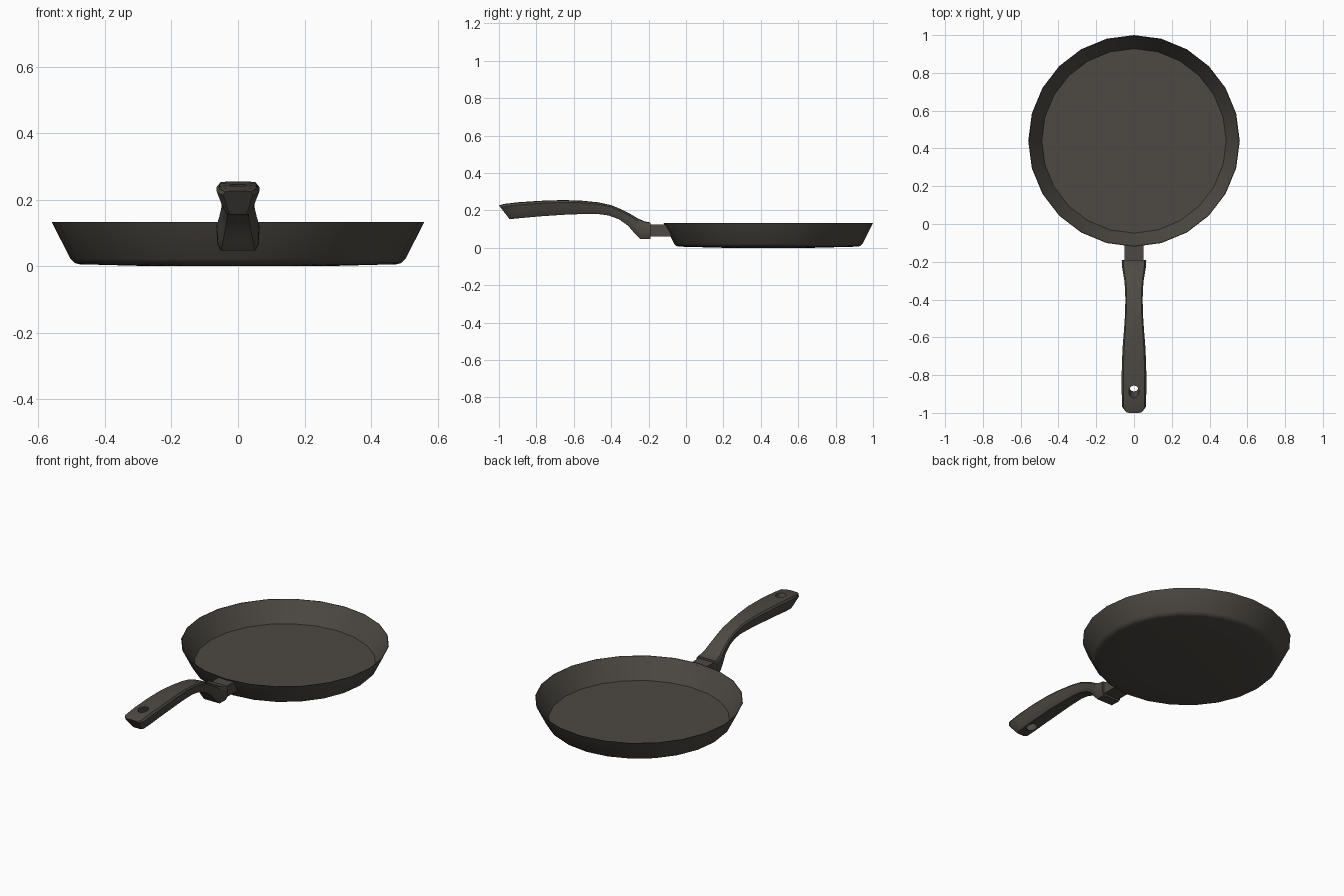
import bpy, bmesh, math
from mathutils import Matrix

if "Cube" in bpy.data.objects:
    bpy.data.objects.remove(bpy.data.objects["Cube"])

mat = bpy.data.materials.new("dark_iron")
mat.diffuse_color = (0.075, 0.067, 0.056, 1)
mat.use_nodes = True
mat.node_tree.nodes["Principled BSDF"].inputs["Base Color"].default_value = mat.diffuse_color


def finish(name, bm, angle=35):
    bmesh.ops.recalc_face_normals(bm, faces=bm.faces)
    me = bpy.data.meshes.new(name)
    bm.to_mesh(me)
    bm.free()
    me.materials.append(mat)
    ob = bpy.data.objects.new(name, me)
    bpy.context.collection.objects.link(ob)
    bpy.ops.object.select_all(action='DESELECT')
    ob.select_set(True)
    bpy.context.view_layer.objects.active = ob
    if angle:
        bpy.ops.object.shade_smooth_by_angle(angle=math.radians(angle))
    return ob


def loft(bm, rings):
    """Skin a list of equal closed rings and cap both ends."""
    vs = [[bm.verts.new(p) for p in r] for r in rings]
    n = len(vs[0])
    for a, b in zip(vs, vs[1:]):
        for i in range(n):
            j = (i + 1) % n
            bm.faces.new((a[i], a[j], b[j], b[i]))
    bm.faces.new(vs[0])
    bm.faces.new(vs[-1])


# pan bowl: 24-sided turned profile, outside then inside
profile = [(0.25, 0.0), (0.478, 0.006), (0.492, 0.01), (0.504, 0.022),
           (0.56, 0.133), (0.557, 0.133), (0.488, 0.018)]
N = 24
bm = bmesh.new()
loft(bm, [[(r * math.cos(2 * math.pi * i / N), 0.44 + r * math.sin(2 * math.pi * i / N), z)
           for i in range(N)] for r, z in profile])
finish("pan_bowl", bm)

# bracket joining bowl and handle, its far end sloped to the wall
bm = bmesh.new()
loft(bm, [[(-.05, y0, .059), (.05, y0, .059), (.05, y1, .124), (-.05, y1, .124)]
          for y0, y1 in ((-.21, -.21), (-.075, -.11))])
finish("handle_bracket", bm, 0)

# handle: y at top, z top, y at bottom, z bottom, half width, underside taper
stations = [
    (-.19, .135, -.19, .048, .065, .95),
    (-.225, .142, -.246, .048, .063, .95),
    (-.26, .158, -.28, .083, .057, .9),
    (-.30, .182, -.31, .118, .051, .85),
    (-.345, .205, -.36, .153, .047, .8),
    (-.40, .228, -.415, .173, .046, .75),
    (-.47, .243, -.47, .180, .047, .7),
    (-.56, .252, -.56, .180, .053, .68),
    (-.66, .255, -.66, .176, .061, .66),
    (-.78, .251, -.78, .168, .065, .64),
    (-.90, .243, -.88, .159, .065, .64),
    (-.975, .234, -.93, .154, .063, .6),
    (-1.0, .226, -.945, .155, .045, .6),
]
# section: (half-width factor, depth fraction below top)
bm = bmesh.new()
rings = []
for yt, zt, yb, zb, w, t in stations:
    half = [(.5, 0), (.86, .03), (1, .16), (.5 + t / 2, .55), (.2 + .8 * t, .8), (t * .85, 1)]
    side = [(w * f, yt + (yb - yt) * d, zt + (zb - zt) * d) for f, d in half]
    rings.append(side + [(-x, y, z) for x, y, z in reversed(side)])
loft(bm, rings)
handle = finish("handle", bm, 0)

# slanted hanging hole near the end of the handle
bm = bmesh.new()
bmesh.ops.create_cone(bm, cap_ends=True, segments=12, radius1=1, radius2=1, depth=.3,
                      matrix=Matrix.Diagonal((.027, .035, 1, 1)))
for v in bm.verts:
    v.co.y += -.872 - .42 * v.co.z
    v.co.z += .205
cutter = finish("hole_cutter", bm, 0)
cutter.hide_render = True
cutter.hide_viewport = True
cut = handle.modifiers.new("hole", 'BOOLEAN')
cut.operation = 'DIFFERENCE'
cut.object = cutter
cut.solver = 'EXACT'
bpy.context.view_layer.objects.active = handle
bpy.ops.object.modifier_apply(modifier="hole")
bpy.data.objects.remove(cutter)
bpy.ops.object.select_all(action='DESELECT')
handle.select_set(True)
bpy.ops.object.shade_smooth_by_angle(angle=math.radians(40))
